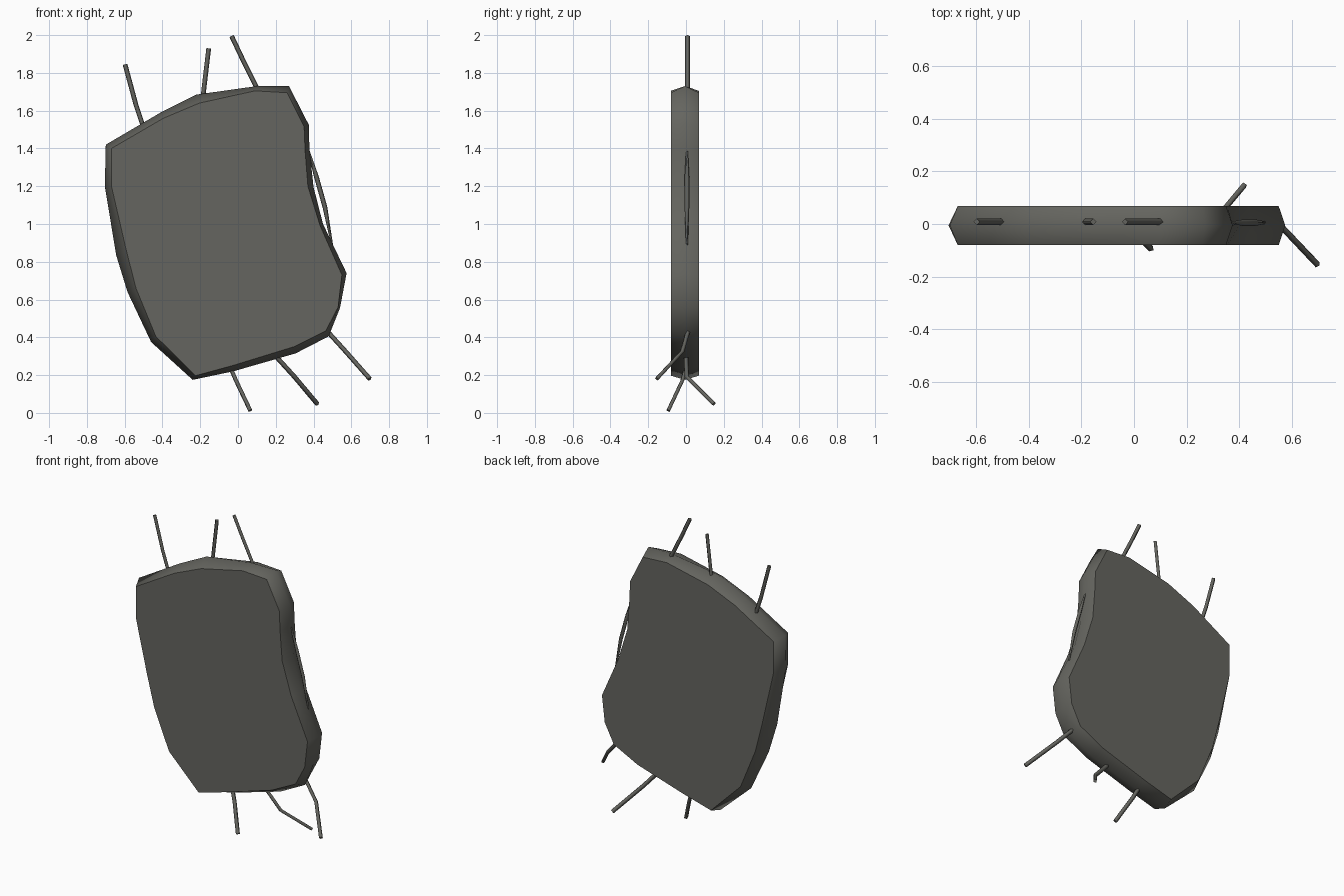
import bpy, bmesh

if "Cube" in bpy.data.objects:
    bpy.data.objects.remove(bpy.data.objects["Cube"])

grey = bpy.data.materials.new("dark grey")
grey.diffuse_color = (0.13, 0.13, 0.115, 1)
grey.use_nodes = True
grey.node_tree.nodes["Principled BSDF"].inputs["Base Color"].default_value = grey.diffuse_color

# Padded panel outline in x, z: widest ridge, then the flat face edge
outline = [
    (-0.70, 1.42, -0.67, 1.40), (-0.41, 1.59, -0.395, 1.56),
    (-0.22, 1.685, -0.205, 1.64), (0.10, 1.73, 0.09, 1.705),
    (0.27, 1.73, 0.26, 1.695), (0.375, 1.525, 0.35, 1.515),
    (0.378, 1.40, 0.355, 1.39), (0.40, 1.195, 0.37, 1.20),
    (0.45, 1.00, 0.435, 0.99), (0.575, 0.74, 0.55, 0.73),
    (0.54, 0.555, 0.53, 0.56), (0.48, 0.405, 0.465, 0.435),
    (0.305, 0.315, 0.295, 0.35), (-0.025, 0.22, -0.03, 0.25),
    (-0.24, 0.175, -0.225, 0.197), (-0.46, 0.375, -0.435, 0.405),
    (-0.585, 0.64, -0.54, 0.66), (-0.645, 0.835, -0.59, 0.855),
    (-0.705, 1.20, -0.67, 1.20)]

# Panel: front face, ridge and back face joined into a soft rim
bm = bmesh.new()
front = [bm.verts.new((p[2], -0.08, p[3])) for p in outline]
ridge = [bm.verts.new((p[0], -0.005, p[1])) for p in outline]
back = [bm.verts.new((p[2], 0.068, p[3])) for p in outline]
for a, b in ((front, ridge), (ridge, back)):
    for i in range(len(outline)):
        j = (i + 1) % len(outline)
        bm.faces.new((a[i], a[j], b[j], b[i])).smooth = True
for ring in (front, back):
    cap = bm.faces.new(ring)
    for e in cap.edges:
        e.smooth = False
bmesh.ops.recalc_face_normals(bm, faces=bm.faces[:])
mesh = bpy.data.meshes.new("back_panel")
bm.to_mesh(mesh)
bm.free()
mesh.materials.append(grey)
bpy.context.collection.objects.link(bpy.data.objects.new("back_panel", mesh))


def strap(name, points, radii=None):
    """Thin four-sided cord along a path."""
    curve = bpy.data.curves.new(name, 'CURVE')
    curve.dimensions = '3D'
    curve.bevel_depth = 0.0125
    curve.bevel_resolution = 0
    curve.use_fill_caps = True
    s = curve.splines.new('POLY')
    s.points.add(len(points) - 1)
    for i, p in enumerate(points):
        s.points[i].co = (*p, 1)
        s.points[i].radius = radii[i] if radii else 1
    curve.materials.append(grey)
    ob = bpy.data.objects.new(name, curve)
    bpy.context.collection.objects.link(ob)
    bpy.ops.object.select_all(action='DESELECT')
    ob.select_set(True)
    bpy.context.view_layer.objects.active = ob
    bpy.ops.object.convert(target='MESH')


# Upper cords
strap("upper_cord_left", [(-0.50, 0.008, 1.51), (-0.54, 0.008, 1.63), (-0.598, 0.008, 1.845)])
strap("upper_cord_middle", [(-0.187, 0.008, 1.66), (-0.155, 0.008, 1.93)])
strap("upper_cord_right", [(0.105, 0.008, 1.71), (0.03, 0.008, 1.86), (-0.034, 0.008, 1.995)])

# Lower cords
strap("lower_cord_left", [(-0.04, 0, 0.24), (-0.01, -0.02, 0.17), (0.065, -0.094, 0.012)])
strap("lower_cord_middle", [(0.20, 0, 0.30), (0.30, 0.005, 0.19), (0.42, 0.148, 0.047)])
strap("lower_cord_right", [(0.475, 0.01, 0.43), (0.57, -0.02, 0.325), (0.698, -0.155, 0.18)])

# Side handle cord, tapering into the rim at both ends
strap("side_handle", [(0.375, 0.005, 1.385), (0.415, 0.005, 1.25),
                      (0.46, 0.005, 1.09), (0.498, 0.005, 0.89)], [0.4, 1, 1, 0.4])
